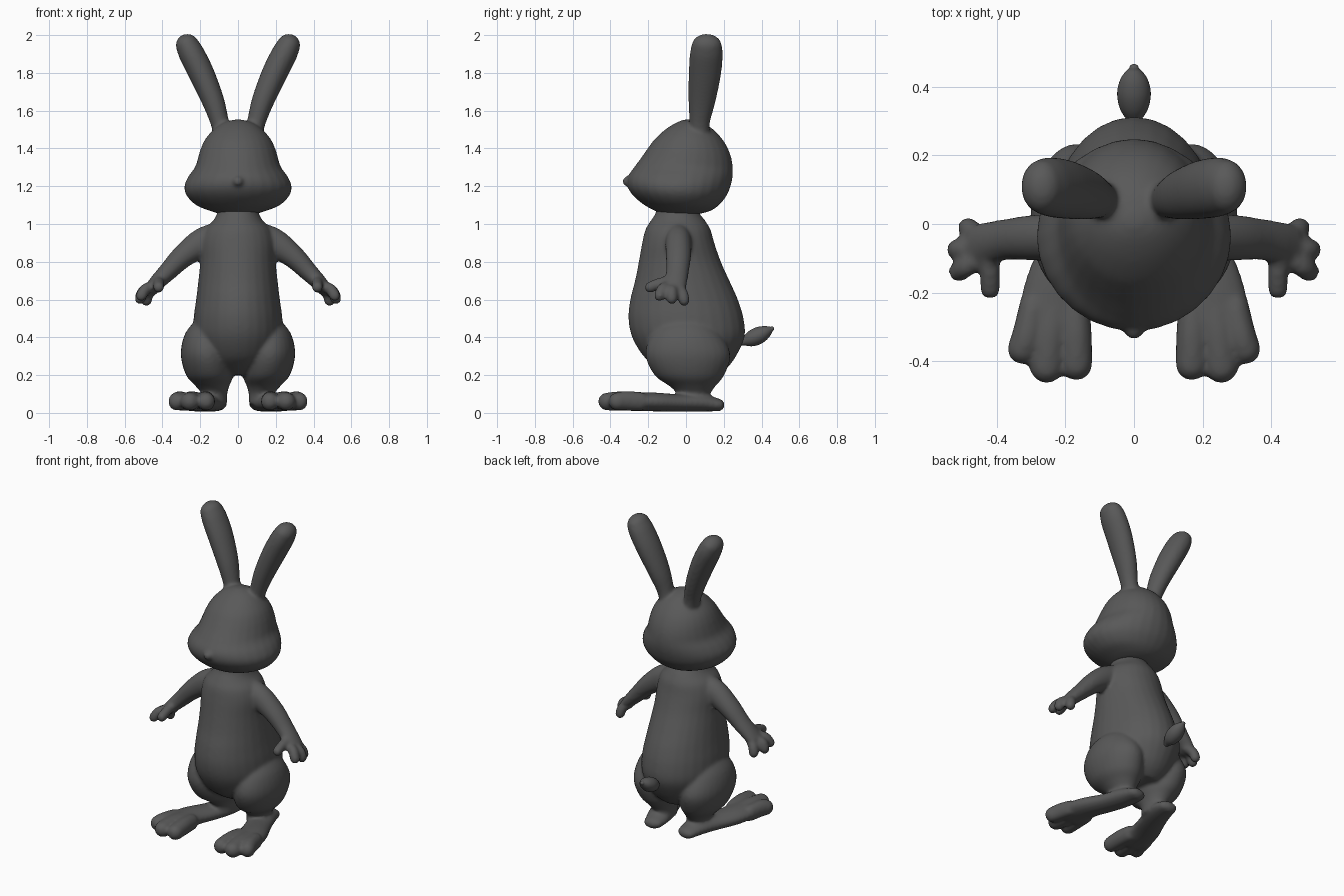
import bpy, bmesh, math
from mathutils import Vector

fur = bpy.data.materials.new("dark grey fur")
fur.diffuse_color = (0.1, 0.1, 0.1, 1)
SIDES = 28


def spline(rows, steps=5):
    """Smooth curve through rows of numbers (Catmull-Rom)."""
    rows = [tuple(r) for r in rows]
    ext = [rows[0]] + rows + [rows[-1]]
    out = []
    for i in range(1, len(ext) - 2):
        for s in range(steps):
            t = s / steps
            out.append(tuple(
                0.5 * (2*b + (c-a)*t + (2*a-5*b+4*c-d)*t*t + (3*b-a-3*c+d)*t**3)
                for a, b, c, d in zip(*ext[i-1:i+3])))
    return out + [rows[-1]]


def loft(bm, rows, u, level=False, caps=True, mirror=False):
    """Elliptic rings along a path: x, y, z, radius along u, other radius."""
    path = spline(rows)
    rings = []
    for i, r in enumerate(path):
        lo, hi = path[max(i-1, 0)], path[min(i+1, len(path)-1)]
        t = Vector((0, 0, 1)) if level else (Vector(hi[:3]) - Vector(lo[:3])).normalized()
        rings.append((Vector(r[:3]), t, r[3], r[4]))
    if caps:  # rounded ends
        def cap(ring, sign):
            c, t, a, b = ring
            k = min(a, b)
            return [(c + t*sign*k*math.sin(q), t, a*math.cos(q), b*math.cos(q))
                    for q in (0.35, 0.7, 1.05, 1.35, 1.5)]
        rings = cap(rings[0], -1)[::-1] + rings + cap(rings[-1], 1)
    for side in ((1, -1) if mirror else (1,)):
        loops = []
        for c, t, a, b in rings:
            e1 = (Vector(u) - t * t.dot(Vector(u))).normalized()
            e2 = t.cross(e1)
            loop = []
            for k in range(SIDES):
                q = 2 * math.pi * k / SIDES
                p = c + e1 * a * math.cos(q) + e2 * b * math.sin(q)
                loop.append(bm.verts.new((p.x * side, p.y, p.z)))
            loops.append(loop)
        faces = [bm.faces.new(loops[0]), bm.faces.new(loops[-1][::-1])]
        for A, B in zip(loops, loops[1:]):
            for k in range(SIDES):
                n = (k + 1) % SIDES
                faces.append(bm.faces.new((A[k], B[k], B[n], A[n])))
        bmesh.ops.recalc_face_normals(bm, faces=faces)


def level_rows(rows, x=0):
    """(z, half width, front y, back y) to loft rows."""
    return [(x, (f + b) / 2, z, w, (b - f) / 2) for z, w, f, b in rows]


def finish(name, bm, fuse=0, smooth=0):
    me = bpy.data.meshes.new(name)
    bm.to_mesh(me)
    bm.free()
    me.materials.append(fur)
    me.polygons.foreach_set("use_smooth", [True] * len(me.polygons))
    ob = bpy.data.objects.new(name, me)
    bpy.context.collection.objects.link(ob)
    if fuse:  # melt overlapping parts into one skin
        m = ob.modifiers.new("fuse", "REMESH")
        m.mode, m.voxel_size, m.use_smooth_shade = "VOXEL", fuse, True
        m = ob.modifiers.new("soften", "SMOOTH")
        m.factor, m.iterations = 0.5, smooth
    return ob


X, Y = (1, 0, 0), (0, 1, 0)

# ---- body with limbs
bm = bmesh.new()
# torso
loft(bm, level_rows([
    (0.20, 0.11, -0.08, 0.17), (0.24, 0.16, -0.15, 0.22), (0.30, 0.20, -0.225, 0.265),
    (0.40, 0.235, -0.285, 0.31), (0.50, 0.235, -0.305, 0.305), (0.60, 0.222, -0.295, 0.275),
    (0.70, 0.21, -0.27, 0.23), (0.80, 0.20, -0.25, 0.185), (0.90, 0.197, -0.232, 0.15),
    (0.97, 0.175, -0.215, 0.13), (1.02, 0.13, -0.185, 0.10), (1.06, 0.11, -0.16, 0.07),
    (1.12, 0.10, -0.15, 0.06)]), X, level=True, caps=False)
# thighs and ankles
loft(bm, [(0.165, 0.0, 0.50, 0.05, 0.09), (0.165, 0.0, 0.42, 0.115, 0.18),
          (0.165, 0.01, 0.31, 0.138, 0.225), (0.150, 0.018, 0.20, 0.125, 0.185),
          (0.135, 0.035, 0.14, 0.088, 0.12), (0.125, 0.04, 0.10, 0.068, 0.09),
          (0.125, 0.04, 0.05, 0.068, 0.09)], X, level=True, caps=False, mirror=True)
# feet
loft(bm, [(0.12, 0.17, 0.042, 0.06, 0.034), (0.135, 0.08, 0.053, 0.075, 0.046),
          (0.175, -0.04, 0.053, 0.08, 0.046), (0.225, -0.17, 0.058, 0.09, 0.05),
          (0.235, -0.29, 0.06, 0.112, 0.05)], X, mirror=True)
# toes
for x0, x1, y1, r in ((0.295, 0.325, -0.365, 0.045), (0.235, 0.255, -0.417, 0.05),
                      (0.172, 0.168, -0.41, 0.047)):
    loft(bm, [(x0, -0.24, 0.06, r * 0.9, 0.05), ((x0 + x1) / 2, -0.32, 0.064, r, 0.052),
              (x1, y1, 0.06, r, 0.048)], X, mirror=True)
# arms
loft(bm, [(0.10, -0.04, 0.93, 0.07, 0.08), (0.19, -0.04, 0.90, 0.07, 0.078),
          (0.29, -0.04, 0.83, 0.067, 0.062), (0.37, -0.045, 0.75, 0.06, 0.05),
          (0.42, -0.055, 0.70, 0.062, 0.043), (0.455, -0.065, 0.665, 0.065, 0.036)],
     Y, mirror=True)
# fingers and thumb
for base, mid, tip in (((0.42, -0.08, 0.70), (0.42, -0.14, 0.685), (0.42, -0.19, 0.665)),
                       ((0.45, -0.10, 0.67), (0.49, -0.125, 0.655), (0.512, -0.14, 0.62)),
                       ((0.46, -0.07, 0.66), (0.505, -0.075, 0.64), (0.518, -0.075, 0.605)),
                       ((0.44, -0.04, 0.66), (0.475, -0.018, 0.63), (0.485, -0.01, 0.595))):
    loft(bm, [(*p, 0.03, 0.03) for p in (base, mid, tip)], (0.3, 0.5, 0.8), mirror=True)
finish("body", bm, fuse=0.01, smooth=8)

# ---- head with ears
bm = bmesh.new()
# skull and cheeks
loft(bm, level_rows([
    (1.055, 0.10, -0.13, 0.08), (1.07, 0.15, -0.165, 0.13), (1.10, 0.222, -0.22, 0.175),
    (1.15, 0.272, -0.28, 0.215), (1.20, 0.284, -0.31, 0.236), (1.25, 0.264, -0.308, 0.247),
    (1.30, 0.228, -0.275, 0.248), (1.35, 0.212, -0.238, 0.24), (1.40, 0.197, -0.203, 0.222),
    (1.45, 0.173, -0.165, 0.192), (1.50, 0.13, -0.11, 0.145), (1.535, 0.08, -0.055, 0.09),
    (1.553, 0.02, -0.01, 0.03)]), X, level=True, caps=False)
# nose
loft(bm, [(0, -0.27, 1.235, 0.038, 0.03), (0, -0.312, 1.226, 0.028, 0.026)], X)
# ears
loft(bm, [(0.08, 0.07, 1.46, 0.05, 0.045), (0.10, 0.073, 1.55, 0.056, 0.05),
          (0.135, 0.085, 1.66, 0.073, 0.06), (0.195, 0.10, 1.80, 0.086, 0.068),
          (0.245, 0.108, 1.90, 0.087, 0.068), (0.268, 0.11, 1.945, 0.08, 0.062)],
     Y, mirror=True)
finish("head", bm, fuse=0.01, smooth=8)

# ---- tail
bm = bmesh.new()
loft(bm, [(0, 0.30, 0.375, 0.018, 0.018), (0, 0.34, 0.39, 0.042, 0.04),
          (0, 0.385, 0.41, 0.049, 0.045), (0, 0.425, 0.43, 0.038, 0.033),
          (0, 0.455, 0.445, 0.014, 0.012)], X)
finish("tail", bm)
